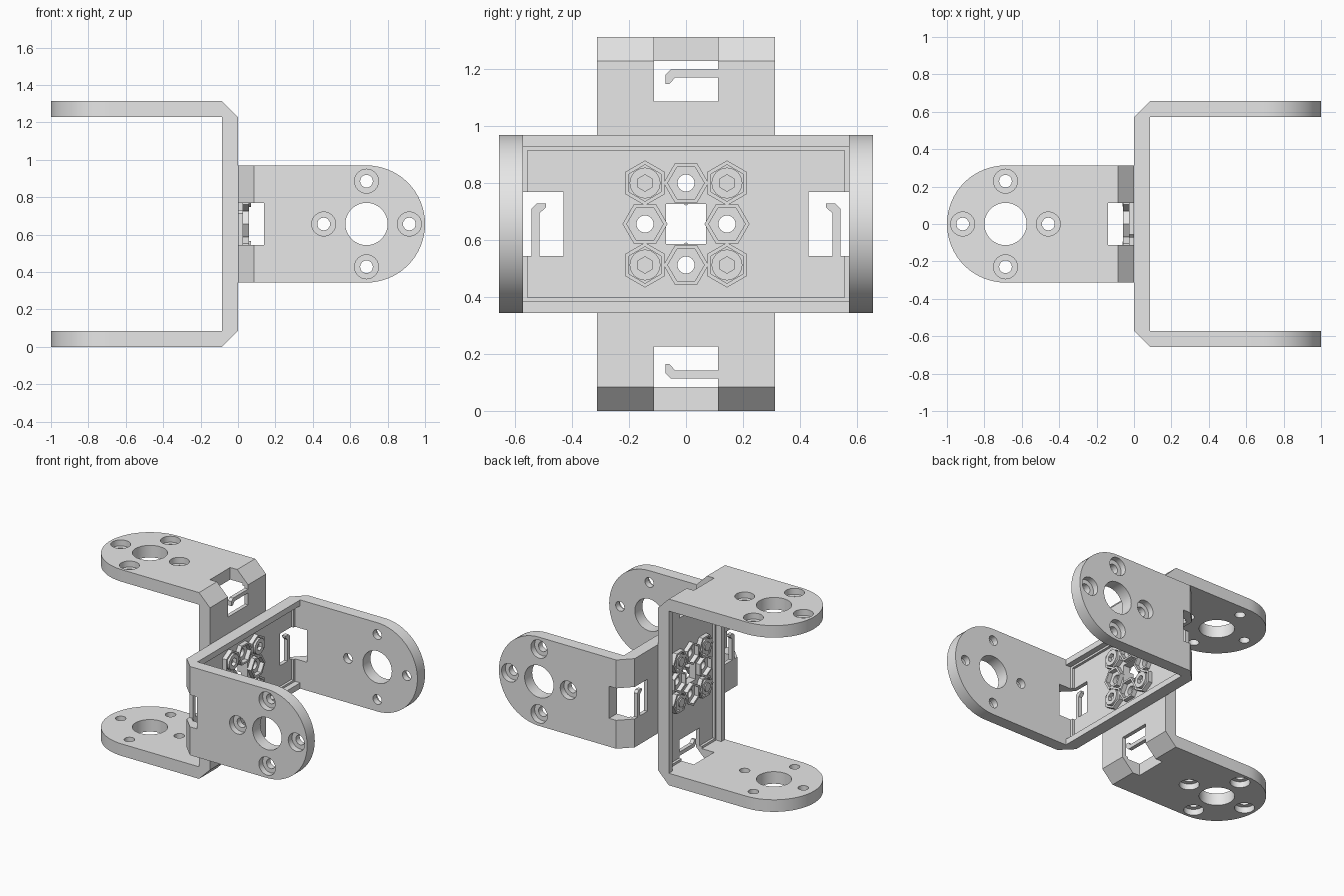
import bpy, bmesh, math
from mathutils import Matrix, Vector

if "Cube" in bpy.data.objects:
    bpy.data.objects.remove(bpy.data.objects["Cube"])

MID = 0.657       # height of the shared centre
T = 0.085         # wall thickness
HALF = 0.657      # half span across the arms
W = 0.313         # half width of a bracket
FLOOR = 0.027     # thickness of the thin web
TIP = 1 - W       # centre of the rounded arm end

grey = bpy.data.materials.new("plain grey")
grey.use_nodes = True
colour = (0.8, 0.8, 0.8, 1)
grey.diffuse_color = colour
grey.node_tree.nodes["Principled BSDF"].inputs["Base Color"].default_value = colour


def prism(name, points, low, high, axis):
    """Extrude a 2D outline between low and high along an axis."""
    place = {"x": lambda a, b, h: (h, a, b),
             "y": lambda a, b, h: (a, h, b),
             "z": lambda a, b, h: (a, b, h)}[axis]
    bm = bmesh.new()
    face = bm.faces.new([bm.verts.new(place(a, b, low)) for a, b in points])
    result = bmesh.ops.extrude_face_region(bm, geom=[face])
    verts = [v for v in result["geom"] if isinstance(v, bmesh.types.BMVert)]
    bmesh.ops.translate(bm, verts=verts, vec=Vector(place(0, 0, high - low)))
    bmesh.ops.recalc_face_normals(bm, faces=bm.faces)
    mesh = bpy.data.meshes.new(name)
    bm.to_mesh(mesh)
    bm.free()
    mesh.materials.append(grey)
    obj = bpy.data.objects.new(name, mesh)
    bpy.context.collection.objects.link(obj)
    return obj


def ring(a, b, r, n, turn=0.0):
    return [(a + r * math.cos(turn + math.tau * i / n),
             b + r * math.sin(turn + math.tau * i / n)) for i in range(n)]


def rect(a0, a1, b0, b1):
    return [(a0, b0), (a1, b0), (a1, b1), (a0, b1)]


def activate(obj):
    bpy.ops.object.select_all(action="DESELECT")
    obj.select_set(True)
    bpy.context.view_layer.objects.active = obj


def combine(obj, tool, operation="DIFFERENCE"):
    mod = obj.modifiers.new("cut", "BOOLEAN")
    mod.operation, mod.solver, mod.object = operation, "EXACT", tool
    activate(obj)
    bpy.ops.object.modifier_apply(modifier=mod.name)
    bpy.data.objects.remove(tool)


def cut(obj, *shape):
    combine(obj, prism("cutter", *shape))


def smooth(obj):
    activate(obj)
    bpy.ops.object.shade_smooth_by_angle(angle=math.radians(30))


# U-shaped bracket with chamfered outer corners and rounded arm ends
half = [(0, HALF - T), (T, HALF), (1.1, HALF), (1.1, HALF - T), (T, HALF - T)]
outline = half + [(x, -y) for x, y in reversed(half)]
bracket = prism("arm_bracket", outline, -W, W, "z")
arc = [(TIP + W * math.sin(math.pi * i / 32), -W * math.cos(math.pi * i / 32))
       for i in range(33)]
combine(bracket, prism("stadium", [(-0.1, -W)] + arc + [(-0.1, W)], -1, 1, "y"), "INTERSECT")

# Stepped pocket in the web
inner = HALF - T
cut(bracket, rect(-inner, inner, -0.272, 0.272), 0.045, T + 0.1, "x")
cut(bracket, rect(-0.556, 0.556, -0.258, 0.258), FLOOR, 0.1, "x")

# Centre window and bolt holes
cut(bracket, rect(-0.07, 0.07, -0.07, 0.07), -0.1, 0.2, "x")
P = 0.144
edge_spots = [(P, 0), (-P, 0), (0, P), (0, -P)]
corner_spots = [(a, b) for a in (-P, P) for b in (-P, P)]
for a, b in edge_spots:
    cut(bracket, ring(a, b, 0.03, 24), -0.1, 0.2, "x")

# Corner slots, axle holes and counterbored screw holes
for s in (-1, 1):
    cut(bracket, rect(-0.1, 0.14, -0.113, 0.113), *sorted((s * 0.43, s * 0.8)), "y")
    cut(bracket, ring(TIP, 0, 0.113, 48), *sorted((s * 0.5, s * 0.8)), "y")
    for k in range(4):
        x = TIP + 0.229 * math.cos(k * math.pi / 2)
        z = 0.229 * math.sin(k * math.pi / 2)
        cut(bracket, ring(x, z, 0.034, 24), *sorted((s * 0.5, s * 0.8)), "y")
        cut(bracket, ring(x, z, 0.064, 32), *sorted((s * 0.615, s * 0.8)), "y")

base_parts = [bracket]

# Hooked clip tongue standing in each corner slot
for side, s in (("left", 1), ("right", -1)):
    hook = [(0.542, -0.12), (0.542, 0.055), (0.525, 0.072), (0.492, 0.072),
            (0.492, 0.058), (0.515, 0.038), (0.515, -0.12)]
    base_parts.append(prism(side + "_clip", [(s * a, b) for a, b in hook], 0, FLOOR, "x"))

# Hexagonal collars around every bolt position
for i, (a, b) in enumerate(edge_spots + corner_spots):
    turn = math.pi / 6 if i >= 4 else 0
    collar = prism("hex_collar_%d" % (i + 1), ring(a, b, 0.079, 6, turn), FLOOR - 0.004, 0.058, "x")
    cut(collar, ring(a, b, 0.064, 6, turn), -0.1, 0.2, "x")
    base_parts.append(collar)

# Second bracket: the same parts turned onto the other side of the web
flip = Matrix.Rotation(math.pi, 4, Vector((0, 1, -1)))
lift = Matrix.Translation((0, 0, MID))
for part in base_parts:
    smooth(part)
    twin = part.copy()
    twin.data = part.data.copy()
    twin.name = "rear_" + part.name
    bpy.context.collection.objects.link(twin)
    twin.data.transform(lift @ flip)
    part.data.transform(lift)

# Bolts with hex sockets in front, nuts behind
for i, (a, b) in enumerate(corner_spots):
    bolt = prism("bolt_head_%d" % (i + 1), ring(a, b, 0.054, 32), FLOOR - 0.01, 0.07, "x")
    cut(bolt, ring(a, b, 0.029, 6, math.pi / 6), 0.045, 0.2, "x")
    nut = prism("nut_%d" % (i + 1), ring(a, b, 0.058, 6, math.pi / 6), -0.062, 0.01 - FLOOR, "x")
    shank = prism("bolt_end_%d" % (i + 1), ring(a, b, 0.03, 24), -0.07, -0.03, "x")
    for part in (bolt, nut, shank):
        part.data.transform(lift)
        smooth(part)
